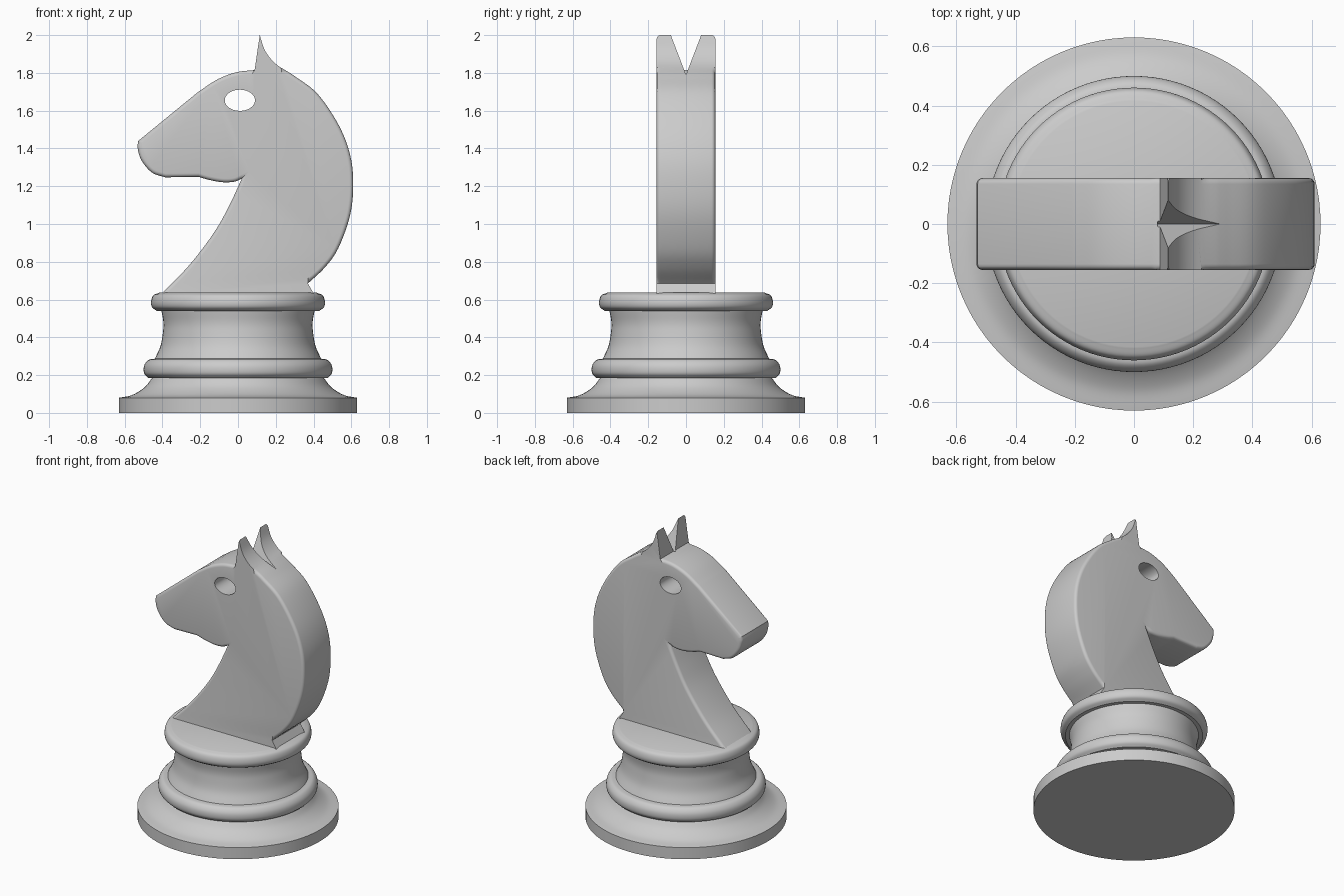
import bpy, bmesh, math
from mathutils import Matrix, Vector

if "Cube" in bpy.data.objects:
    bpy.data.objects.remove(bpy.data.objects["Cube"])

grey = bpy.data.materials.new("plain grey")
grey.use_nodes = True
grey.diffuse_color = (0.6, 0.6, 0.6, 1)
grey.node_tree.nodes["Principled BSDF"].inputs["Base Color"].default_value = (0.6, 0.6, 0.6, 1)


def make_object(name, bm):
    bmesh.ops.recalc_face_normals(bm, faces=bm.faces)
    mesh = bpy.data.meshes.new(name)
    bm.to_mesh(mesh)
    bm.free()
    mesh.materials.append(grey)
    obj = bpy.data.objects.new(name, mesh)
    bpy.context.collection.objects.link(obj)
    return obj


def activate(obj):
    bpy.ops.object.select_all(action="DESELECT")
    obj.select_set(True)
    bpy.context.view_layer.objects.active = obj


def smooth(points, steps=6):
    """Catmull-Rom curve through the points."""
    pts = [Vector(p) for p in points]
    pts = [2 * pts[0] - pts[1]] + pts + [2 * pts[-1] - pts[-2]]
    out = []
    for a, b, c, d in zip(pts, pts[1:], pts[2:], pts[3:]):
        for i in range(steps):
            t = i / steps
            out.append(0.5 * (2 * b + (c - a) * t + (2 * a - 5 * b + 4 * c - d) * t * t
                              + (3 * b - a - 3 * c + d) * t ** 3))
    return out + [pts[-2]]


def join_runs(runs):
    """Chain curve runs that meet at sharp corners."""
    out = []
    for run in runs:
        for p in (smooth(run) if len(run) > 2 else [Vector(q) for q in run]):
            if not out or (p - out[-1]).length > 1e-5:
                out.append(p)
    if (out[0] - out[-1]).length < 1e-5:
        out.pop()
    return out


def prism(points, to_3d, start, depth):
    """Extrude a flat outline along one axis."""
    bm = bmesh.new()
    face = bm.faces.new([bm.verts.new(to_3d(p, start)) for p in points])
    ext = bmesh.ops.extrude_face_region(bm, geom=[face])
    verts = [v for v in ext["geom"] if isinstance(v, bmesh.types.BMVert)]
    zero = Vector((0, 0))
    bmesh.ops.translate(bm, verts=verts, vec=to_3d(zero, depth) - to_3d(zero, 0))
    return bm


def along_y(p, y):
    return Vector((p[0], y, p[1]))


def along_x(p, x):
    return Vector((x, p[0], p[1]))


def boolean(obj, cutter, operation):
    cutter.hide_render = True
    activate(obj)
    mod = obj.modifiers.new("cut", "BOOLEAN")
    mod.operation = operation
    mod.solver = "EXACT"
    mod.object = cutter
    bpy.ops.object.modifier_apply(modifier=mod.name)
    bpy.data.objects.remove(cutter)


# Turned base
base_profile = join_runs([
    [(0, 0), (0.63, 0)],
    [(0.63, 0), (0.63, 0.08)],
    [(0.63, 0.08), (0.56, 0.095), (0.495, 0.135), (0.455, 0.185)],
    [(0.455, 0.185), (0.475, 0.185)],
    [(0.475, 0.185), (0.497, 0.21), (0.497, 0.25), (0.475, 0.28), (0.44, 0.287)],
    [(0.44, 0.287), (0.41, 0.355), (0.397, 0.43), (0.395, 0.48), (0.405, 0.54)],
    [(0.405, 0.54), (0.43, 0.54)],
    [(0.43, 0.54), (0.455, 0.56), (0.46, 0.59), (0.448, 0.622), (0.415, 0.637)],
    [(0.415, 0.637), (0, 0.637)],
])
bm = bmesh.new()
verts = [bm.verts.new((p[0], 0, p[1])) for p in base_profile]
edges = [bm.edges.new(pair) for pair in zip(verts, verts[1:])]
bmesh.ops.spin(bm, geom=verts + edges, cent=(0, 0, 0), axis=(0, 0, 1),
               angle=math.tau, steps=96)
bmesh.ops.remove_doubles(bm, verts=bm.verts, dist=1e-5)
base = make_object("turned_base", bm)

# Horse head outline, clockwise from the ear
HALF = 0.155
head_outline = join_runs([
    [(0.088, 1.815), (0.115, 2.0)],
    [(0.115, 2.0), (0.145, 1.915), (0.2, 1.848), (0.29, 1.79)],
    [(0.29, 1.79), (0.42, 1.69), (0.535, 1.52), (0.595, 1.36), (0.61, 1.2),
     (0.592, 1.04), (0.53, 0.87), (0.46, 0.77), (0.37, 0.685)],
    [(0.37, 0.685), (0.405, 0.625)],
    [(0.405, 0.625), (-0.41, 0.625)],
    [(-0.41, 0.625), (-0.26, 0.78), (-0.13, 0.95), (-0.05, 1.09), (0.02, 1.24)],
    [(0.02, 1.24), (-0.02, 1.224), (-0.08, 1.221), (-0.15, 1.233), (-0.21, 1.25)],
    [(-0.21, 1.25), (-0.385, 1.247)],
    [(-0.385, 1.247), (-0.455, 1.272), (-0.51, 1.335), (-0.531, 1.4), (-0.528, 1.44)],
    [(-0.528, 1.44), (-0.21, 1.7)],
    [(-0.21, 1.7), (-0.11, 1.765), (-0.01, 1.803), (0.088, 1.815)],
])
bm = prism(head_outline, along_y, -HALF, 2 * HALF)
# Round the rim, except at the foot and the ears
rim = [e for e in bm.edges
       if abs(e.verts[0].co.y - e.verts[1].co.y) < 1e-4
       and max(v.co.z for v in e.verts) < 1.83
       and not (max(v.co.z for v in e.verts) < 0.69 and min(v.co.x for v in e.verts) > 0.36)
       and max(v.co.z for v in e.verts) > 0.63]
bmesh.ops.bevel(bm, geom=rim, offset=0.02, segments=4, profile=0.5,
                affect="EDGES", clamp_overlap=False)
head = make_object("horse_head", bm)

# Rounded ear tops
r = 0.025
corner = [(HALF + 0.001 - r + r * math.cos(a), 2.001 - r + r * math.sin(a))
          for a in (math.pi / 2 * i / 6 for i in range(7))]
hull = [(HALF + 0.001, 0.5)] + corner + [(-y, z) for y, z in reversed(corner)] + [(-HALF - 0.001, 0.5)]
boolean(head, make_object("ear_rounder", prism(hull, along_x, -1, 2)), "INTERSECT")

# Notch between the ears
notch = [(0, 1.79), (0.088, 2.02), (-0.088, 2.02)]
boolean(head, make_object("ear_notch", prism(notch, along_x, 0.08, 0.4)), "DIFFERENCE")

# Eye hole, right through
eye = [(0.01 + 0.08 * math.cos(a), 1.655 + 0.056 * math.sin(a))
       for a in (math.tau * i / 48 for i in range(48))]
boolean(head, make_object("eye_hole", prism(eye, along_y, -0.4, 0.8)), "DIFFERENCE")

for obj in (base, head):
    activate(obj)
    bpy.ops.object.shade_smooth_by_angle(angle=math.radians(30))
